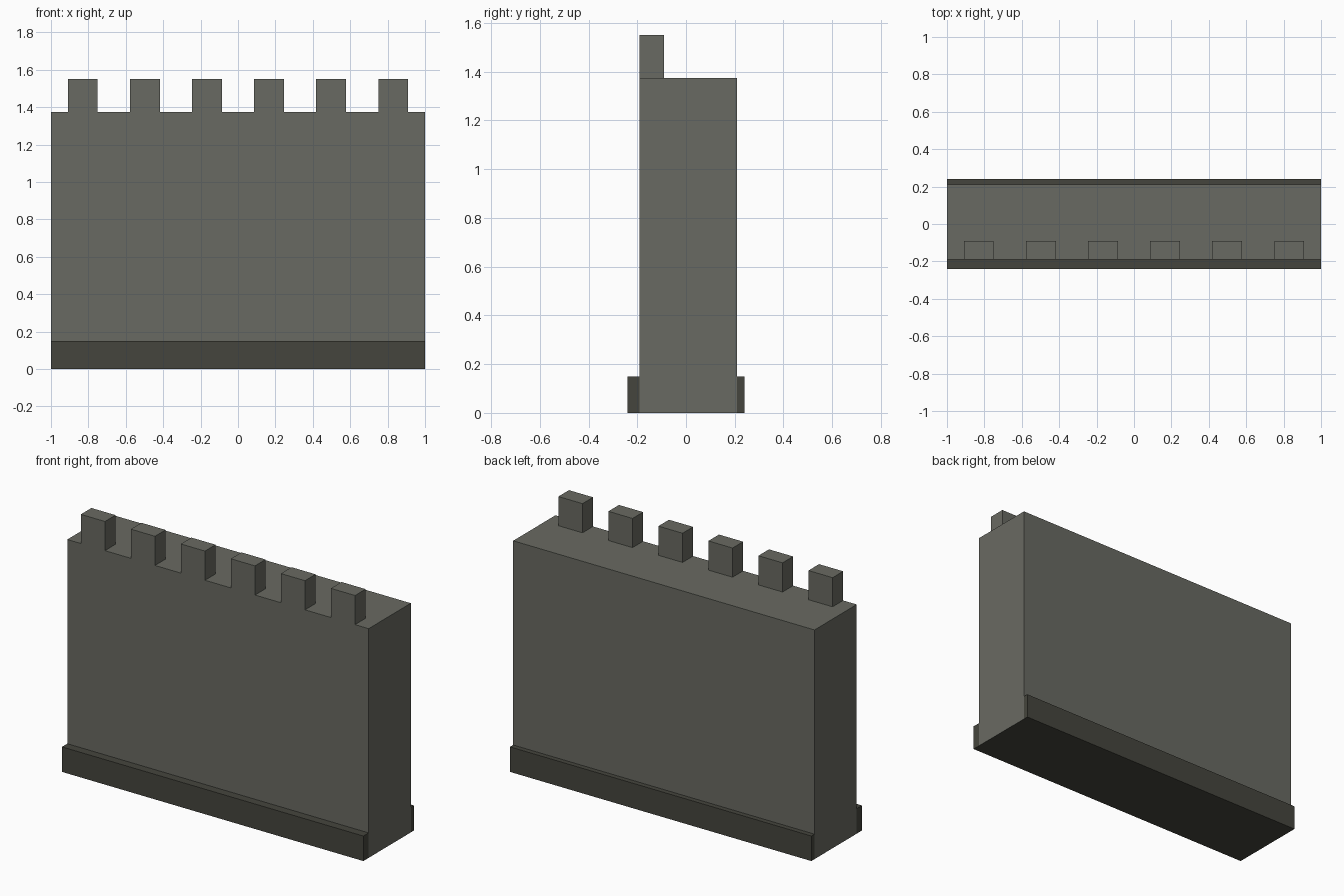
import bpy

if "Cube" in bpy.data.objects:
    bpy.data.objects.remove(bpy.data.objects["Cube"])

def material(name, color):
    m = bpy.data.materials.new(name)
    m.diffuse_color = (*color, 1.0)
    m.use_nodes = True
    m.node_tree.nodes["Principled BSDF"].inputs["Base Color"].default_value = m.diffuse_color
    return m

stone = material("grey_stone", (0.141, 0.144, 0.122))
dark = material("dark_stone", (0.0595, 0.0595, 0.0467))

def box(name, x, y, z, *mats):
    """Box from (min, max) ranges on each axis."""
    bpy.ops.mesh.primitive_cube_add(size=1)
    ob = bpy.context.object
    ob.name = name
    for v in ob.data.vertices:
        v.co = [r[0] if c < 0 else r[1] for c, r in zip(v.co, (x, y, z))]
    for m in mats:
        ob.data.materials.append(m)
    return ob

FRONT, BACK, TOP = -0.19, 0.21, 1.375

# Wall body, with a dark underside
wall = box("wall", (-1, 1), (FRONT, BACK), (0, TOP), stone, dark)
for f in wall.data.polygons:
    f.material_index = 1 if f.normal.z < -0.5 else 0

# Plinth strips along the front and back foot of the wall
box("front_plinth", (-1, 1), (-0.24, FRONT), (0, 0.15), dark)
box("back_plinth", (-1, 1), (BACK, 0.24), (0, 0.15), dark)

# Six merlons flush with the front face
for i in range(6):
    cx = -0.83 + i * 0.332
    box(f"merlon_{i + 1}", (cx - 0.08, cx + 0.08), (FRONT, -0.09), (TOP, 1.55), stone)
